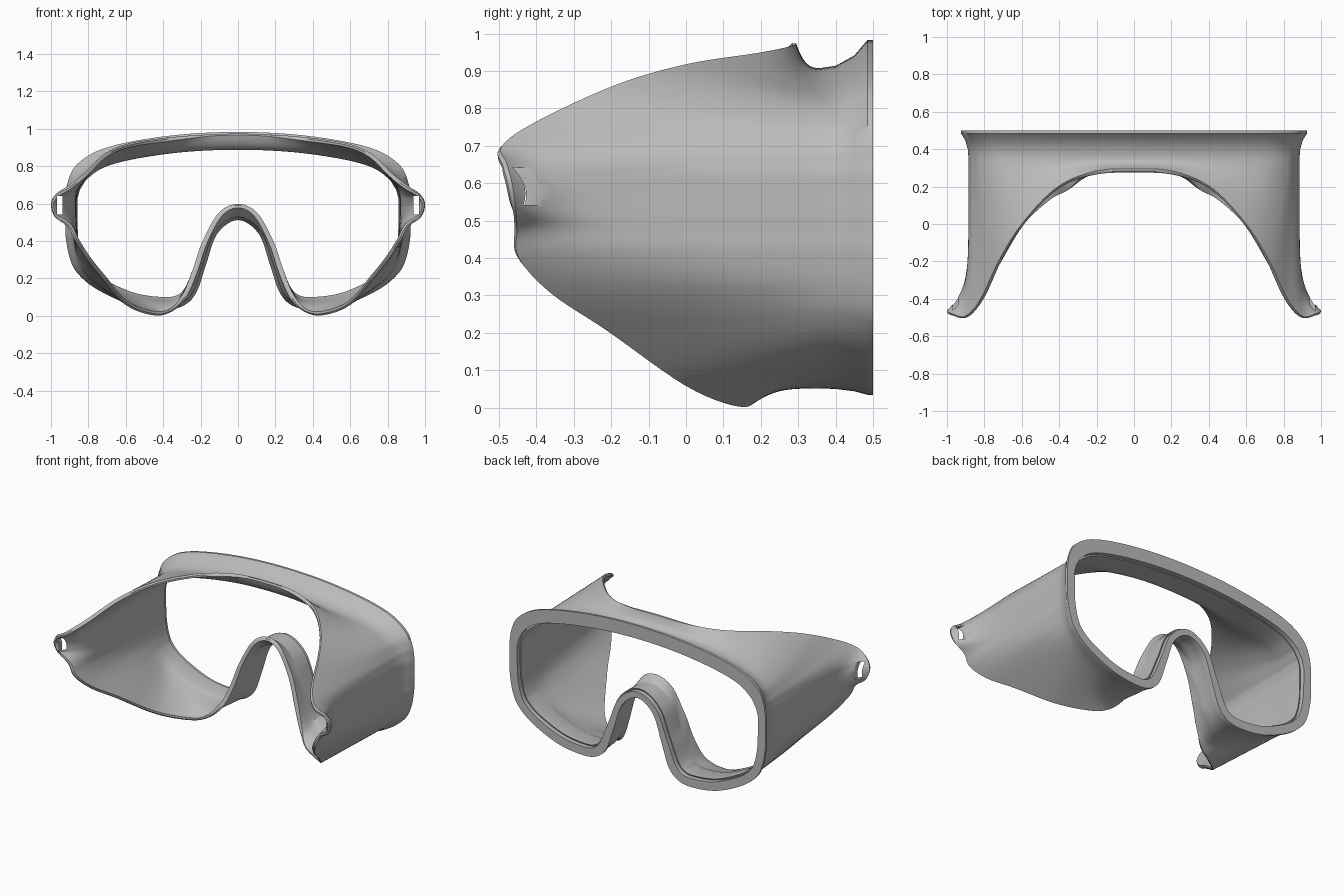
import bpy, bmesh, math
from mathutils import Vector

cube = bpy.data.objects.get("Cube")
if cube:
    bpy.data.objects.remove(cube)

# One half of the frame, from brow centre round the temple to nose bridge:
# back rim (x, z), front edge (x, y, z), flare sharpness
HALF = [
    (0, .983, 0, .295, .973, 3), (.3, .97, .22, .28, .966, 3),
    (.58, .93, .42, .19, .948, 2), (.76, .878, .6, 0, .918, 1.3),
    (.87, .8, .72, -.19, .862, 1.3), (.91, .715, .82, -.4, .765, 1.5),
    (.92, .66, .9, -.492, .7, 3), (.925, .62, .97, -.48, .655, 7),
    (.925, .57, 1, -.465, .6, 8), (.925, .52, .98, -.455, .53, 8),
    (.923, .47, .91, -.452, .475, 6), (.92, .41, .87, -.447, .4, 3),
    (.9, .31, .81, -.36, .305, 1.3), (.86, .23, .73, -.21, .205, 1),
    (.76, .145, .6, 0, .058, 1), (.58, .062, .45, .14, .003, 2),
    (.41, .035, .35, .195, .025, 3), (.3, .05, .275, .24, .1, 2),
    (.225, .12, .215, .27, .24, 1), (.172, .27, .165, .285, .39, 1),
    (.11, .44, .085, .295, .535, 1), (0, .512, 0, .3, .578, 1)]
BACK, THROAT, WALL, STEPS = .5, .36, .022, 20


def catmull(ring, sub):
    """Smooth a closed ring of tuples."""
    out, n = [], len(ring)
    for i in range(n):
        a, b, c, d = (Vector(ring[(i + k) % n]) for k in (-1, 0, 1, 2))
        for s in range(sub):
            t = s / sub
            out.append(b + (c - a) * t / 2 + (a - b * 2.5 + c * 2 - d / 2) * t * t
                       + ((b - c) * 3 + d - a) * t ** 3 / 2)
    return out


def inset_ring(outline, depth):
    """Move an outline towards the opening; depth is a function of the point."""
    n, out = len(outline), []
    for i, p in enumerate(outline):
        t = (outline[(i + 1) % n] - outline[i - 1]).normalized()
        out.append(p + Vector((t.y, -t.x)) * depth(p))
    return out


def ramp(value):
    value = min(1, max(0, value))
    return value * value * (3 - 2 * value)


def brow(p):
    return ramp((p.y - .62) / .2)


def underside(p):
    """One along the bottom and the nose, zero at the temples and brow."""
    low = ramp((.28 - p.y) / .18)
    nose = ramp((.4 - abs(p.x)) / .1) if p.y < .7 else 0
    return max(low, nose)


def flange_depth(p):
    return .04 + .035 * brow(p) * (1 - .5 * p.x ** 2) - .023 * underside(p)


def lining_depth(p):
    nose = ramp((p.y - .1) / .3) * underside(p)
    return .066 + .029 * brow(p) - .016 * nose


def at(p, y):
    return Vector((p.x, y, p.y))


mirrored = [(-h[0], h[1], -h[2], *h[3:]) for h in HALF[-2:0:-1]]
ring = catmull(HALF + mirrored, 6)
count = len(ring)
rim = [Vector((r[0], r[1])) for r in ring]
throat = inset_ring(rim, flange_depth)
lining = inset_ring(rim, lining_depth)
lip = inset_ring(rim, lambda p: lining_depth(p) - .01)

# Outer wall from throat to flared front edge
wall = []
for r, w in zip(ring, throat):
    front, start = Vector((r[2], r[3], r[4])), at(w, THROAT)
    column = []
    for k in range(STEPS + 1):
        t = 1 - (1 - k / STEPS) ** 1.5
        p = start.lerp(front, t ** max(1, r[5]))
        p.y = start.y + (front.y - start.y) * t
        column.append(p)
    wall.append(column)

# Closed cross-section at every ring point: flange, outer wall, inner wall, lip
sections = []
for i in range(count):
    col = wall[i]
    extra = lining_depth(rim[i]) - flange_depth(rim[i]) - WALL
    inner = []
    for k in range(1, STEPS + 1):
        along = wall[(i + 1) % count][k] - wall[i - 1][k]
        ahead = col[min(k + 1, STEPS)] - col[k - 1]
        thick = WALL + extra * math.exp((col[k].y - THROAT) / .06)
        inner.append(col[k] + along.cross(ahead).normalized() * thick)
    tip = (col[-1] + inner[-1]) / 2 + (col[-1] - col[-2]).normalized() * .005
    flange = [at(rim[i].lerp(throat[i], f), y)
              for f, y in ((0, BACK), (0, .485), (.55, .45), (.92, .4))]
    sections.append(
        flange + col + [tip] + inner[::-1]
        + [at(lining[i], THROAT), at(lining[i], .475), at(lip[i], .47), at(lip[i], BACK)])

bm = bmesh.new()
grid = [[bm.verts.new(p) for p in s] for s in sections]
size = len(grid[0])
for i in range(count):
    a, b = grid[i], grid[(i + 1) % count]
    for j in range(size):
        k = (j + 1) % size
        bm.faces.new((a[j], a[k], b[k], b[j]))
bmesh.ops.recalc_face_normals(bm, faces=bm.faces)
mesh = bpy.data.meshes.new("goggle_frame")
bm.to_mesh(mesh)
bm.free()
frame = bpy.data.objects.new("goggle_frame", mesh)
bpy.context.collection.objects.link(frame)

# Grey rubber
grey = bpy.data.materials.new("grey_rubber")
grey.use_nodes = True
grey.diffuse_color = (.5, .5, .5, 1)
grey.node_tree.nodes["Principled BSDF"].inputs["Base Color"].default_value = (.5, .5, .5, 1)
mesh.materials.append(grey)

# Strap slots through the temple ears
for side, name in ((1, "left"), (-1, "right")):
    bpy.ops.mesh.primitive_cube_add(size=1, location=(side * .953, -.44, .592))
    cutter = bpy.context.object
    cutter.name = name + "_slot_cutter"
    cutter.scale = (.03, .24, .1)
    cutter.hide_render = True
    cutter.data.materials.append(grey)
    cut = frame.modifiers.new(name + "_slot", "BOOLEAN")
    cut.object, cut.operation, cut.solver = cutter, "DIFFERENCE", "EXACT"
    bpy.ops.object.select_all(action="DESELECT")
    frame.select_set(True)
    bpy.context.view_layer.objects.active = frame
    bpy.ops.object.modifier_apply(modifier=cut.name)
    bpy.data.objects.remove(cutter)

bpy.ops.object.shade_smooth_by_angle(angle=.7)
